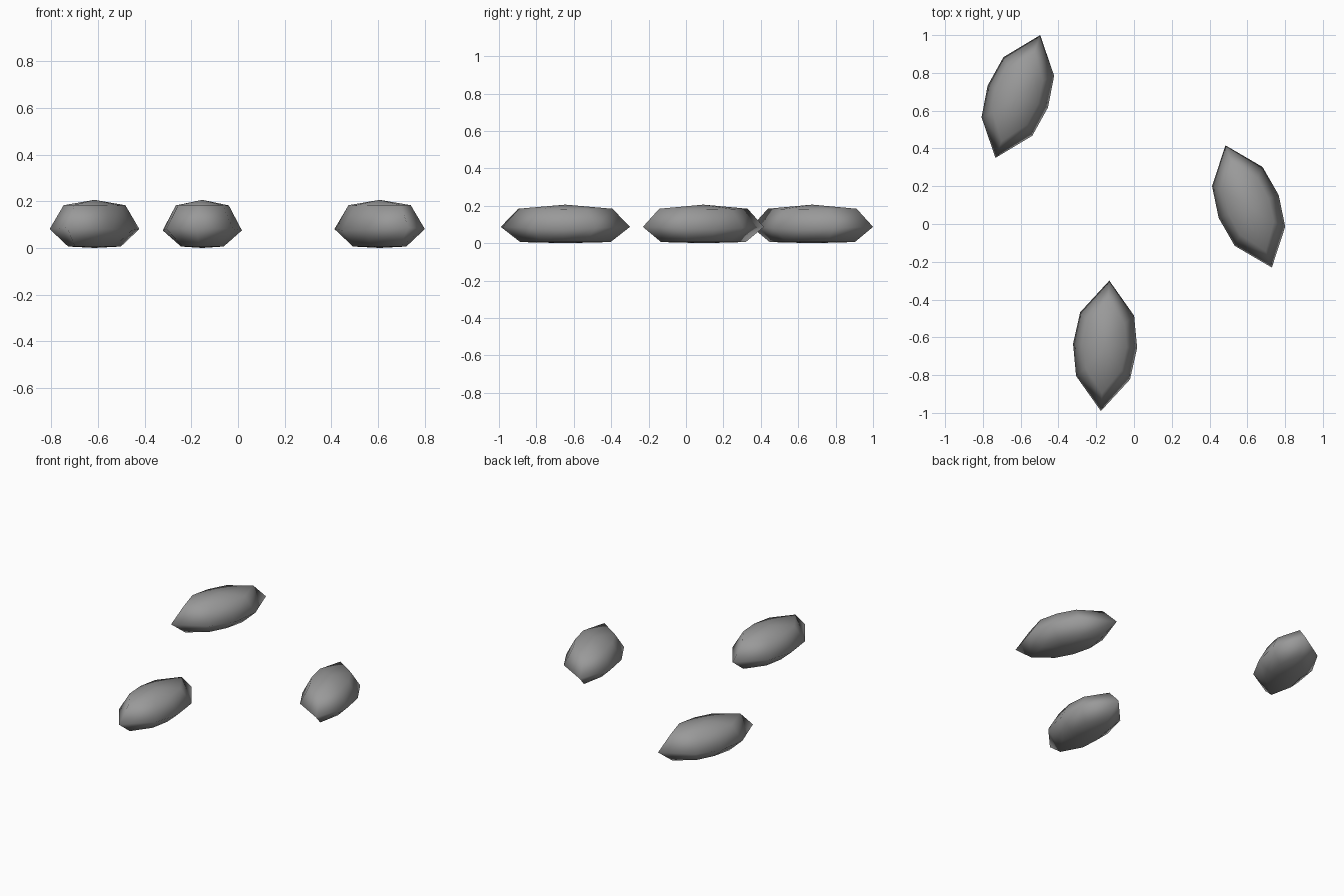
import bpy
import bmesh
import math

cube = bpy.data.objects.get("Cube")
if cube:
    bpy.data.objects.remove(cube, do_unlink=True)

# Stone grey material
grey = bpy.data.materials.new("stone_grey")
grey.use_nodes = True
colour = (0.32, 0.32, 0.32, 1)
grey.diffuse_color = colour
grey.node_tree.nodes["Principled BSDF"].inputs["Base Color"].default_value = colour

# Pointed oval outline, and rings as (width scale, length scale, side z, tip z)
OUTLINE = [(0, 0.346), (-0.143, 0.169), (-0.17, 0), (-0.143, -0.169),
           (0, -0.346), (0.143, -0.169), (0.17, 0), (0.143, 0.169)]
RINGS = [(0.54, 0.70, 0.006, 0.006), (1, 1, 0.075, 0.087), (0.67, 0.73, 0.182, 0.184)]


def add_pebble(name, x, y, angle):
    bm = bmesh.new()
    rings = []
    for width, length, side_z, tip_z in RINGS:
        rings.append([bm.verts.new((px * width, py * length,
                                    side_z + (tip_z - side_z) * abs(py) / 0.346))
                      for px, py in OUTLINE])
    bottom = bm.verts.new((0, 0, 0))
    top = bm.verts.new((0, 0, 0.206))
    count = len(OUTLINE)
    for i in range(count):
        j = (i + 1) % count
        for low, high in zip(rings, rings[1:]):
            bm.faces.new((low[i], low[j], high[j], high[i]))
        bm.faces.new((rings[0][j], rings[0][i], bottom))
        bm.faces.new((rings[-1][i], rings[-1][j], top))
    bmesh.ops.recalc_face_normals(bm, faces=bm.faces)
    for face in bm.faces:
        face.smooth = True
    mesh = bpy.data.meshes.new(name)
    bm.to_mesh(mesh)
    bm.free()
    mesh.materials.append(grey)
    obj = bpy.data.objects.new(name, mesh)
    obj.location = (x, y, 0)
    obj.rotation_euler.z = math.radians(angle)
    bpy.context.collection.objects.link(obj)


# Three scattered pebbles
add_pebble("front_pebble", -0.153, -0.645, -3.7)
add_pebble("back_right_pebble", -0.615, 0.675, -20)
add_pebble("left_pebble", 0.607, 0.093, 20.8)
